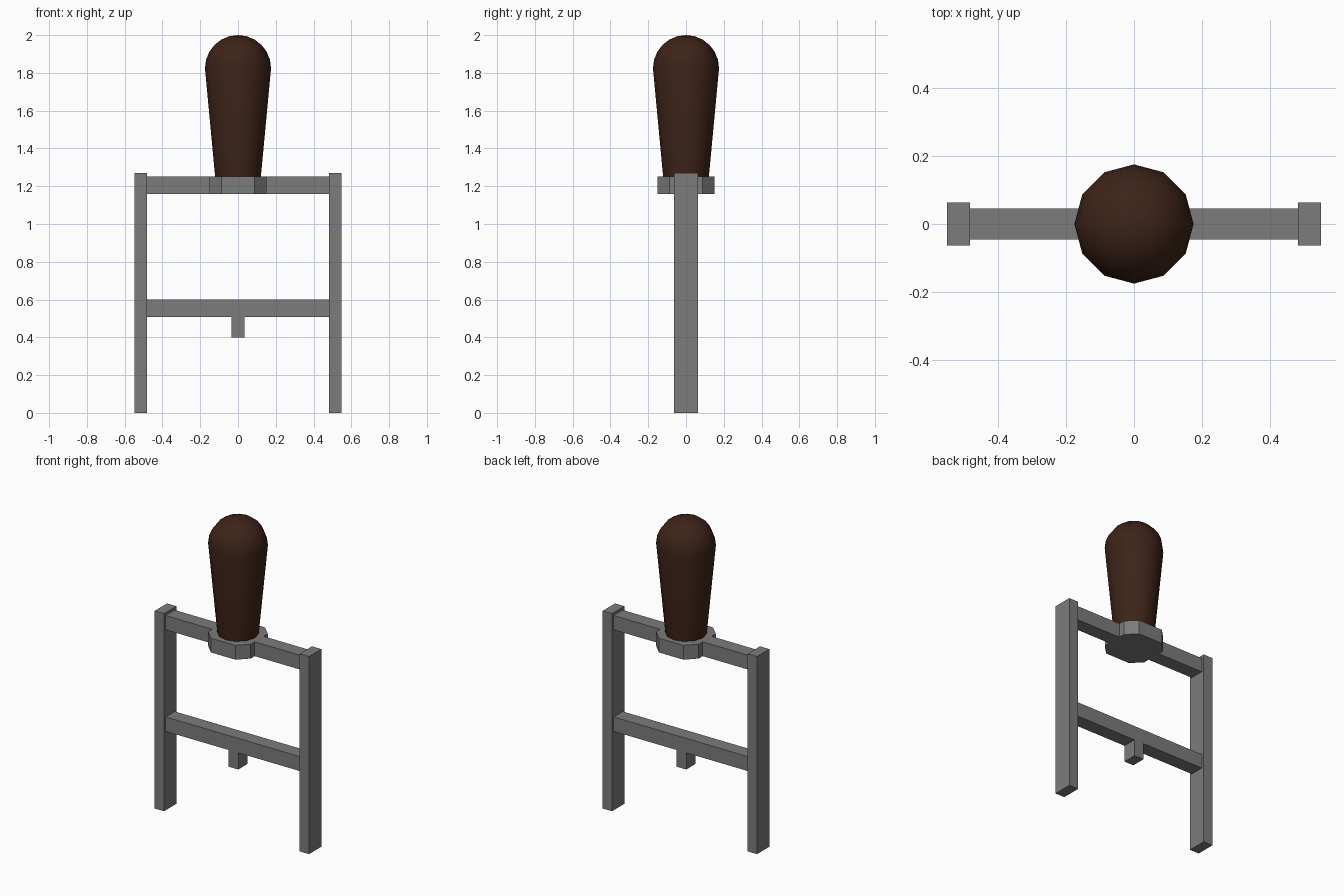
import bpy, bmesh, math

if "Cube" in bpy.data.objects:
    bpy.data.objects.remove(bpy.data.objects["Cube"])


def paint(name, rgb):
    mat = bpy.data.materials.new(name)
    mat.diffuse_color = (*rgb, 1)
    mat.use_nodes = True
    mat.node_tree.nodes["Principled BSDF"].inputs["Base Color"].default_value = mat.diffuse_color
    return mat


STEEL = paint("dark_steel", (0.2, 0.2, 0.2))
WOOD = paint("dark_wood", (0.047, 0.017, 0.009))


def finish(name, bm, mat):
    bmesh.ops.recalc_face_normals(bm, faces=bm.faces)
    mesh = bpy.data.meshes.new(name)
    bm.to_mesh(mesh)
    bm.free()
    mesh.materials.append(mat)
    obj = bpy.data.objects.new(name, mesh)
    bpy.context.collection.objects.link(obj)
    return obj


def prism(name, outline, z0, z1):
    bm = bmesh.new()
    low = [bm.verts.new((x, y, z0)) for x, y in outline]
    top = [bm.verts.new((x, y, z1)) for x, y in outline]
    bm.faces.new(low[::-1])
    bm.faces.new(top)
    n = len(outline)
    for i in range(n):
        j = (i + 1) % n
        bm.faces.new((low[i], low[j], top[j], top[i]))
    return finish(name, bm, STEEL)


def box(name, x0, x1, half_depth, z0, z1):
    d = half_depth
    return prism(name, [(x0, -d), (x1, -d), (x1, d), (x0, d)], z0, z1)


def lathe(name, profile, sides):
    # first profile point is capped, last one lies on the axis
    bm = bmesh.new()
    rings = []
    for r, z in profile[:-1]:
        rings.append([bm.verts.new((r * math.cos(2 * math.pi * i / sides),
                                    r * math.sin(2 * math.pi * i / sides), z))
                      for i in range(sides)])
    tip = bm.verts.new((0, 0, profile[-1][1]))
    bm.faces.new(rings[0][::-1])
    for i in range(sides):
        j = (i + 1) % sides
        for a, b in zip(rings, rings[1:]):
            bm.faces.new((a[i], a[j], b[j], b[i]))
        bm.faces.new((rings[-1][i], rings[-1][j], tip))
    return finish(name, bm, WOOD)


# Side posts and the two halves of the top bar
INNER, OUTER = 0.482, 0.549
for side, s in (("left", -1), ("right", 1)):
    box(side + "_post", *sorted((s * INNER, s * OUTER)), 0.063, 0, 1.27)
    box(side + "_top_bar", *sorted((s * 0.15, s * INNER)), 0.046, 1.16, 1.252)

# Lower crossbar with its short peg
box("lower_crossbar", -INNER, INNER, 0.046, 0.507, 0.60)
box("crossbar_peg", -0.034, 0.034, 0.046, 0.40, 0.507)

# Eight-sided collar under the handle
a, b = 0.151, 0.087
prism("handle_collar", [(a, -b), (a, b), (b, a), (-b, a),
                        (-a, b), (-a, -b), (-b, -a), (b, -a)], 1.16, 1.252)

# Tapered wooden handle with a domed end
R, DOME_Z = 0.175, 1.825
profile = [(0.121, 1.25)]
profile += [(R * math.cos(math.radians(t)), DOME_Z + R * math.sin(math.radians(t)))
            for t in range(0, 90, 15)]
profile.append((0, DOME_Z + R))
handle = lathe("handle", profile, 12)
bpy.context.view_layer.objects.active = handle
handle.select_set(True)
bpy.ops.object.shade_smooth_by_angle(angle=math.radians(40))
